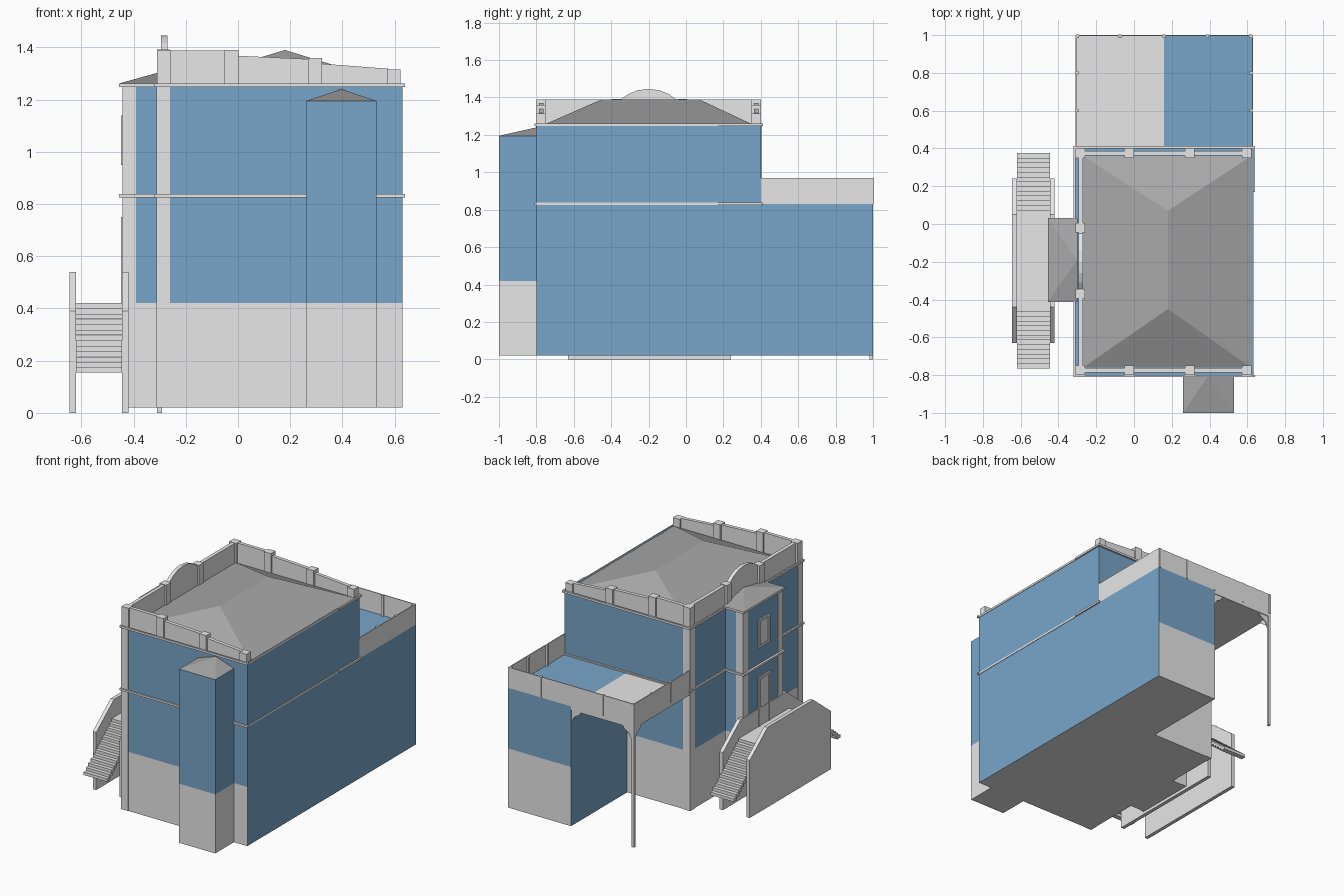
import bpy
import bmesh
from mathutils import Vector

cube = bpy.data.objects.get("Cube")
if cube:
    bpy.data.objects.remove(cube, do_unlink=True)


def material(name, rgb):
    m = bpy.data.materials.new(name)
    m.use_nodes = True
    m.diffuse_color = (*rgb, 1)
    m.node_tree.nodes["Principled BSDF"].inputs["Base Color"].default_value = (*rgb, 1)
    return m


GREY = material("light grey stone", (0.8, 0.8, 0.8))
BLUE = material("blue wall", (0.19, 0.38, 0.59))
ROOF = material("dark grey roof", (0.39, 0.39, 0.39))


def finish(name, bm, *mats):
    bmesh.ops.recalc_face_normals(bm, faces=bm.faces)
    mesh = bpy.data.meshes.new(name)
    bm.to_mesh(mesh)
    bm.free()
    for m in mats:
        mesh.materials.append(m)
    obj = bpy.data.objects.new(name, mesh)
    bpy.context.collection.objects.link(obj)
    return obj


def box(name, x, y, z, mat=GREY):
    bm = bmesh.new()
    bmesh.ops.create_cube(bm, size=1)
    for v in bm.verts:
        v.co = Vector((r[0] + (c + 0.5) * (r[1] - r[0])) for c, r in zip(v.co, (x, y, z)))
    return finish(name, bm, mat)


def prism(name, profile, axis, a, b, mat=GREY):
    """Extrude a profile of (horizontal, z) points along x or y."""
    bm = bmesh.new()

    def place(p, d):
        return bm.verts.new((d, p[0], p[1]) if axis == "x" else (p[0], d, p[1]))

    ends = [[place(p, d) for p in profile] for d in (a, b)]
    bm.faces.new(ends[0])
    bm.faces.new(ends[1])
    n = len(profile)
    for i in range(n):
        j = (i + 1) % n
        bm.faces.new((ends[0][i], ends[0][j], ends[1][j], ends[1][i]))
    return finish(name, bm, mat)


def hip_roof(name, x, y, z, ridge_a, ridge_b):
    """Roof from a rectangle to a ridge; equal ridge points make a pyramid."""
    bm = bmesh.new()
    corners = [(x[0], y[0], z), (x[1], y[0], z), (x[1], y[1], z), (x[0], y[1], z)]
    for p in corners + [ridge_a, ridge_b]:
        bm.verts.new(p)
    bmesh.ops.remove_doubles(bm, verts=bm.verts, dist=0.0005)
    bmesh.ops.convex_hull(bm, input=bm.verts)
    bmesh.ops.dissolve_limit(bm, angle_limit=0.01, verts=bm.verts, edges=bm.edges)
    return finish(name, bm, ROOF)


BASE, PLINTH, FLOOR, TOP = 0.02, 0.42, 0.83, 1.25


def walls(name, x, y, top, blue_sides=()):
    """Stone lower storey with blue wall above; chosen x sides are blue to the ground."""
    lower = box(name + "_base", x, y, (BASE, PLINTH))
    lower.data.materials.append(BLUE)
    for f in lower.data.polygons:
        if round(f.normal.x) in blue_sides and abs(f.normal.x) > 0.5:
            f.material_index = 1
    box(name + "_wall", x, y, (PLINTH, top), BLUE)


# Main volumes
walls("house", (-0.31, 0.63), (-0.8, 0.4), TOP, (1,))
walls("rear_wing", (0.16, 0.63), (0.4, 1.0), FLOOR, (1, -1))
walls("stair_tower", (0.26, 0.53), (-1.0, -0.8), 1.195)
walls("entrance_bay", (-0.44, -0.31), (-0.4, 0.02), TOP)

# Corner pilasters, just proud of the walls
E = 0.003
for tag, y in (("front", (-0.8 - E, -0.75)), ("back", (0.35, 0.4 + E))):
    box(tag + "_pilaster", (-0.31 - E, -0.26), y, (BASE, TOP))
for tag, y in (("front", (-0.4 - E, -0.35)), ("back", (-0.03, 0.02 + E))):
    box(tag + "_bay_pilaster", (-0.44 - E, -0.39), y, (BASE, TOP))

# String courses and cornices
for tag, z in (("string_course", (0.825, 0.838)), ("cornice", (1.248, 1.262))):
    box("front_" + tag, (-0.32, 0.64), (-0.81, -0.8), z)
    box("back_" + tag, (-0.32, 0.64), (0.4, 0.412), z)
    box("left_" + tag, (0.63, 0.64), (0.17, 0.4), z)
    box("left_thin_" + tag, (0.63, 0.633), (-0.8, 0.4), z)
    for part, y in (("front", (-0.8, -0.4)), ("back", (0.02, 0.4))):
        box("right_" + part + "_" + tag, (-0.32, -0.31), y, z)
    box("bay_" + tag, (-0.455, -0.31), (-0.412, 0.032), z)

# Roofs
hip_roof("main_roof", (-0.27, 0.62), (-0.76, 0.36), TOP + 0.004,
         (0.18, -0.45, 1.39), (0.18, 0.07, 1.39))
hip_roof("tower_roof", (0.26, 0.53), (-1.0, -0.8), 1.195,
         (0.395, -0.8, 1.24), (0.395, -0.8, 1.24))
hip_roof("bay_roof", (-0.455, -0.3), (-0.41, 0.03), 1.262,
         (-0.3, -0.19, 1.305), (-0.3, -0.19, 1.305))

# Front and back parapets, stepping down between posts
POSTS = ((-0.285, 1.39), (-0.025, 1.39), (0.295, 1.36), (0.597, 1.315))
SPANS = ((1.388, 1.388), (1.368, 1.355), (1.338, 1.318))
for tag, mid in (("front", -0.775), ("back", 0.375)):
    for x, top in POSTS:
        box(tag + "_parapet_post", (x - 0.026, x + 0.026), (mid - 0.025, mid + 0.025), (TOP, top))
    for i, (za, zb) in enumerate(SPANS):
        xa, xb = POSTS[i][0] + 0.02, POSTS[i + 1][0] - 0.02
        prism(tag + "_parapet", [(xa, TOP), (xb, TOP), (xb, zb), (xa, za)],
              "y", mid - 0.012, mid + 0.012)

# Right parapet with its arched centre
arch = [(-0.775, TOP), (0.375, TOP), (0.375, 1.388), (-0.05, 1.388), (-0.09, 1.417),
        (-0.14, 1.438), (-0.2, 1.446), (-0.26, 1.438), (-0.31, 1.417), (-0.35, 1.388),
        (-0.775, 1.388)]
prism("arched_parapet", arch, "x", -0.295, -0.27)
for y in (-0.37, -0.02):
    box("arch_post", (-0.31, -0.26), (y - 0.025, y + 0.025), (TOP, 1.392))

# Rear terrace: deck, railing panels and small posts
box("terrace_deck", (-0.31, 0.16), (0.4, 1.0), (0.805, FLOOR))
RAIL = (FLOOR, 0.97)
box("back_rail", (-0.31, 0.63), (0.994, 1.0), RAIL)
box("right_rail", (-0.31, -0.304), (0.4, 1.0), RAIL)
box("left_rail", (0.624, 0.63), (0.4, 1.0), RAIL)
for x in (-0.3, -0.075, 0.16, 0.39, 0.616):
    box("back_rail_post", (x - 0.008, x + 0.008), (0.984, 1.003), RAIL)
for x in (-0.304, 0.621):
    for y in (0.6, 0.8):
        box("side_rail_post", (x - 0.009, x + 0.009), (y - 0.008, y + 0.008), RAIL)

# Deck support post and brackets
box("deck_post", (-0.31, -0.292), (0.982, 1.0), (0, 0.81))
for x, s in ((-0.292, 1), (0.16, -1)):
    prism("beam_bracket", [(x, 0.805), (x + s * 0.07, 0.805), (x + s * 0.06, 0.785),
                           (x + s * 0.02, 0.76), (x, 0.72)], "y", 0.985, 0.995)
prism("side_bracket", [(0.982, 0.805), (0.912, 0.805), (0.922, 0.785),
                       (0.962, 0.76), (0.982, 0.72)], "x", -0.306, -0.296)

# Entrance stairs: chamfered side walls, landing and two flights
side = [(-0.63, 0), (0.24, 0), (0.24, 0.39), (0.05, 0.54), (-0.44, 0.54), (-0.63, 0.39)]
for tag, x in (("outer", -0.645), ("inner", -0.445)):
    prism(tag + "_stair_wall", side, "x", x, x + 0.025)
TREAD = (-0.62, -0.445)
box("landing", TREAD, (-0.44, 0.05), (0.39, PLINTH))
STEPS = 13
for i in range(STEPS):
    z = PLINTH - 0.0205 * i
    d = 0.025 * i
    box("front_step", TREAD, (-0.465 - d, -0.43 - d), (z - 0.02, z))
    box("back_step", TREAD, (0.04 + d, 0.075 + d), (z - 0.02, z))


# Door and window on the bay: thin panel with a raised frame
def opening(name, y, z):
    face, rim = -0.44, 0.014
    box(name + "_panel", (face - 0.003, face), y, z)
    for part, yy, zz in (("front", (y[0], y[0] + rim), z), ("back", (y[1] - rim, y[1]), z),
                         ("top", y, (z[1] - rim, z[1]))):
        box(name + "_" + part + "_frame", (face - 0.009, face), yy, zz)


opening("door", (-0.265, -0.14), (PLINTH, 0.75))
opening("window", (-0.26, -0.14), (0.95, 1.14))
box("window_sill", (-0.449, -0.44), (-0.26, -0.14), (0.95, 0.964))
